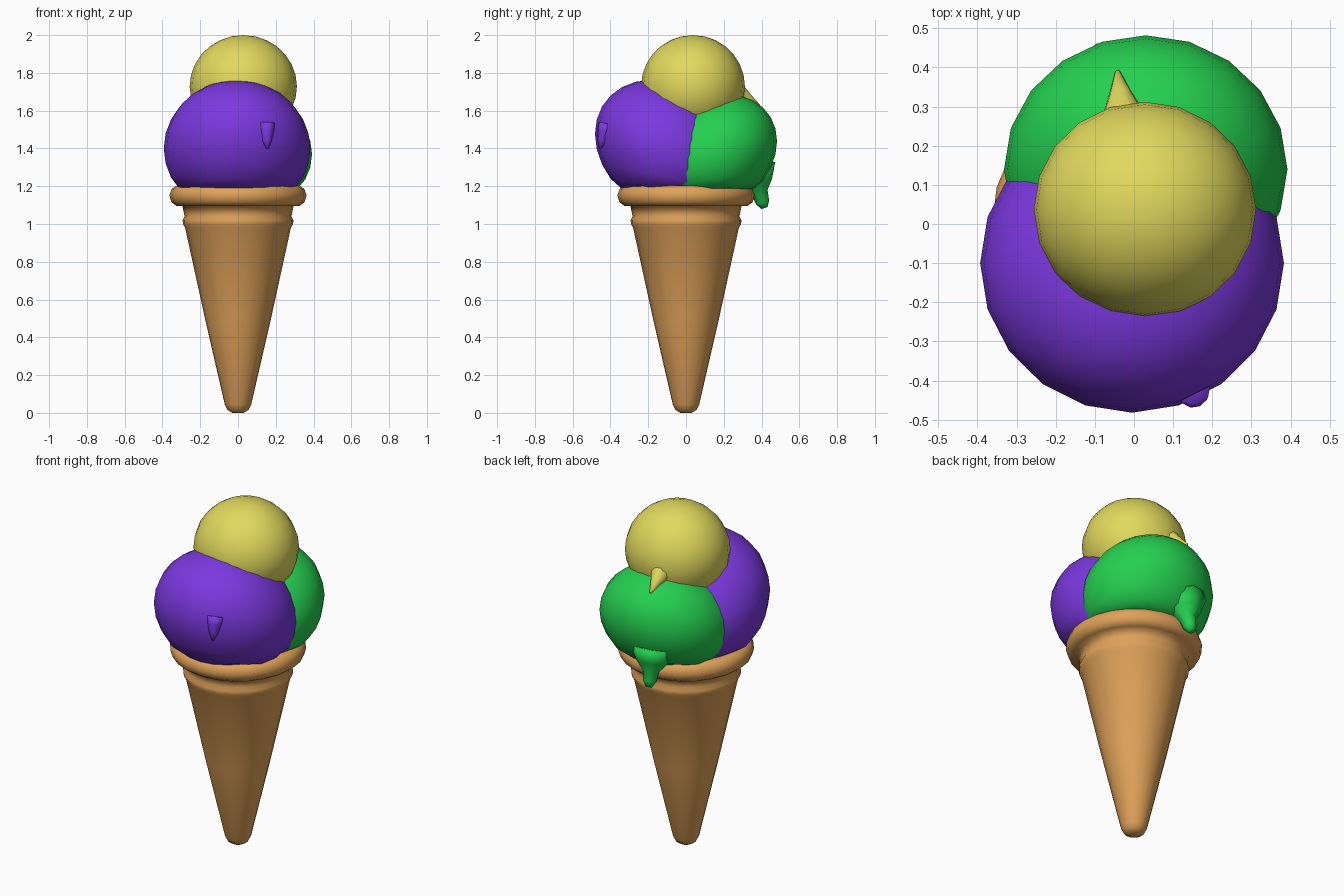
import bpy, bmesh, math
from mathutils import Vector, Matrix

if "Cube" in bpy.data.objects:
    bpy.data.objects.remove(bpy.data.objects["Cube"])


def material(name, rgb):
    m = bpy.data.materials.new(name)
    m.diffuse_color = (*rgb, 1)
    m.use_nodes = True
    m.node_tree.nodes["Principled BSDF"].inputs["Base Color"].default_value = m.diffuse_color
    return m


wafer = material("wafer tan", (0.74, 0.36, 0.10))
purple = material("berry purple", (0.20, 0.04, 0.74))
green = material("mint green", (0.018, 0.63, 0.08))
yellow = material("lemon yellow", (0.75, 0.69, 0.11))


def finish(name, bm, mat):
    bmesh.ops.recalc_face_normals(bm, faces=bm.faces)
    me = bpy.data.meshes.new(name)
    bm.to_mesh(me)
    bm.free()
    for p in me.polygons:
        p.use_smooth = True
    me.materials.append(mat)
    ob = bpy.data.objects.new(name, me)
    bpy.context.collection.objects.link(ob)
    return ob


def lathe(bm, profile, segs, frame=Matrix()):
    """Revolve (radius, height) pairs about the frame's z axis, capping both ends."""
    rings = [[bm.verts.new(frame @ Vector((r * math.cos(t), r * math.sin(t), z)))
              for t in (2 * math.pi * i / segs for i in range(segs))]
             for r, z in profile]
    for a, b in zip(rings, rings[1:]):
        for i in range(segs):
            j = (i + 1) % segs
            bm.faces.new((a[i], a[j], b[j], b[i]))
    bm.faces.new(rings[0])
    bm.faces.new(rings[-1])


def scoop(name, mat, centre, radii, lean, floor, drips):
    """Ellipsoid leaning upward along y, flattened on the rim, with tapered drips."""
    bm = bmesh.new()
    bmesh.ops.create_uvsphere(bm, u_segments=20, v_segments=14, radius=1)
    c = Vector(centre)
    for v in bm.verts:
        v.co = c + Vector(a * b for a, b in zip(v.co, radii))
        v.co.z = max(v.co.z + lean * (v.co.y - c.y), floor)
    for start, end, shape in drips:
        s, d = Vector(start), Vector(end) - Vector(start)
        frame = Matrix.Translation(s) @ d.to_track_quat('Z', 'Y').to_matrix().to_4x4()
        lathe(bm, [(r, t * d.length) for r, t in shape], 10, frame)
    return finish(name, bm, mat)


# wafer cone with collar ridge and rolled rim
bm = bmesh.new()
lathe(bm, [(0.03, 0.0), (0.055, 0.015), (0.07, 0.045), (0.175, 0.5), (0.28, 0.98),
           (0.292, 1.0), (0.293, 1.02), (0.283, 1.04), (0.294, 1.095), (0.325, 1.095),
           (0.352, 1.115), (0.363, 1.15), (0.352, 1.185), (0.322, 1.205),
           (0.29, 1.20), (0.27, 1.16)], 24)
finish("cone", bm, wafer)

# three scoops, each with one melting drip
scoop("front_scoop", purple, (-0.005, -0.10, 1.40), (0.388, 0.382, 0.355), -0.2, 1.185,
      [((0.15, -0.42, 1.53), (0.155, -0.455, 1.40), [(0.045, 0), (0.04, 0.3), (0.025, 0.7), (0.006, 1)])])
scoop("back_scoop", green, (0.03, 0.14, 1.37), (0.362, 0.342, 0.31), 0.2, 1.185,
      [((-0.04, 0.35, 1.29), (-0.05, 0.415, 1.085),
        [(0.13, 0), (0.085, 0.38), (0.045, 0.6), (0.037, 0.85), (0.018, 1)])])
scoop("top_scoop", yellow, (0.028, 0.037, 1.728), (0.284, 0.275, 0.272), 0.0, 1.46,
      [((-0.02, 0.22, 1.72), (-0.042, 0.39, 1.625), [(0.085, 0), (0.05, 0.4), (0.03, 0.65), (0.006, 1)])])
